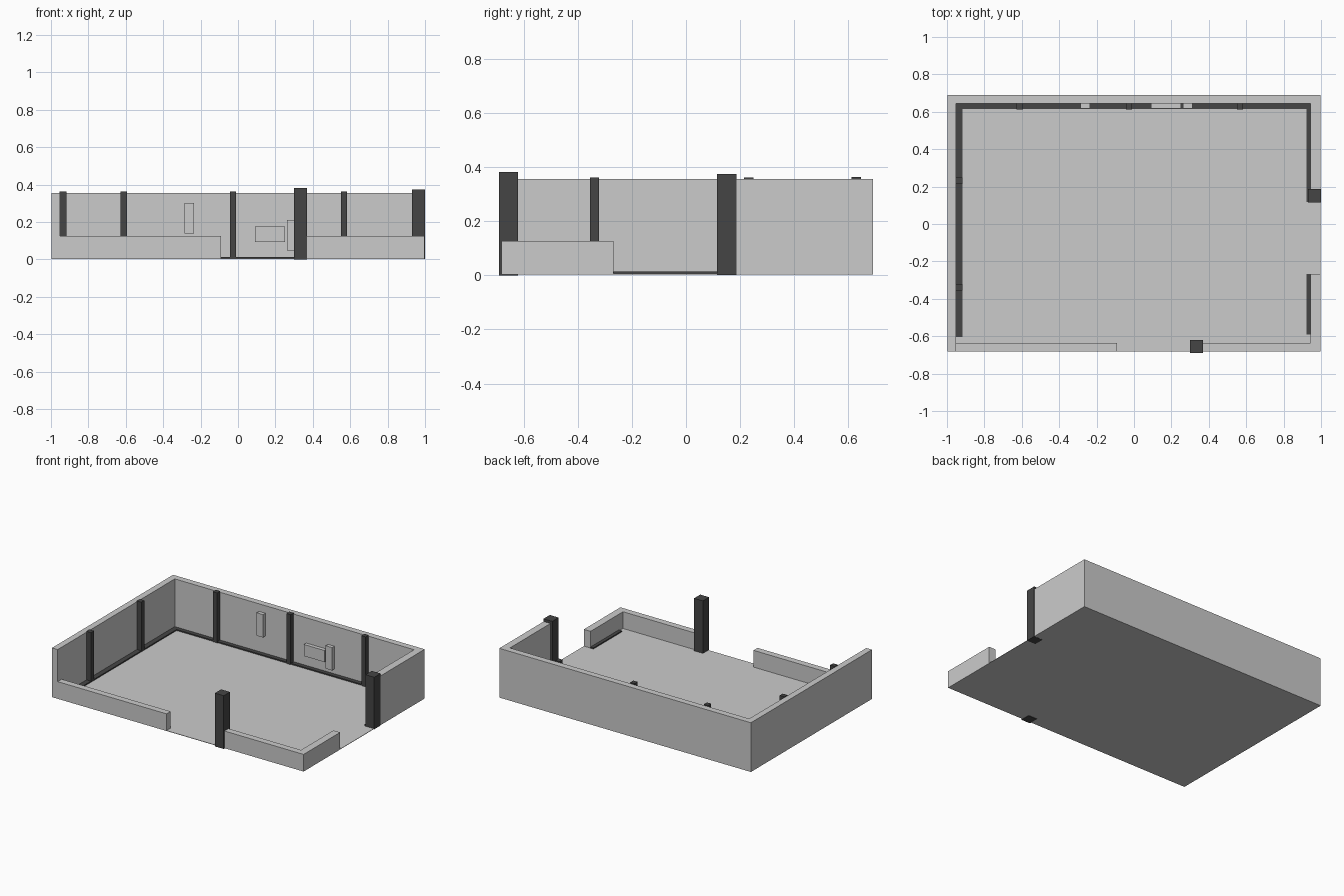
import bpy, bmesh

if "Cube" in bpy.data.objects:
    bpy.data.objects.remove(bpy.data.objects["Cube"])

dark = bpy.data.materials.new("dark_trim")
dark.diffuse_color = (0.06, 0.06, 0.06, 1)
dark.use_nodes = True
dark.node_tree.nodes["Principled BSDF"].inputs["Base Color"].default_value = dark.diffuse_color


def box(name, x, y, z, mat=None):
    """Box spanning the given (min, max) ranges."""
    bpy.ops.mesh.primitive_cube_add(size=1, location=[sum(r) / 2 for r in (x, y, z)])
    ob = bpy.context.object
    ob.name = name
    ob.scale = [r[1] - r[0] for r in (x, y, z)]
    bpy.ops.object.transform_apply(location=False, rotation=False, scale=True)
    if mat:
        ob.data.materials.append(mat)
    return ob


def wall(name, outline, height):
    """Extrude a closed plan outline from floor level up to height."""
    bm = bmesh.new()
    face = bm.faces.new([bm.verts.new((x, y, 0.004)) for x, y in outline])
    top = bmesh.ops.extrude_face_region(bm, geom=[face])["geom"]
    verts = [v for v in top if isinstance(v, bmesh.types.BMVert)]
    bmesh.ops.translate(bm, verts=verts, vec=(0, 0, height - 0.004))
    bmesh.ops.recalc_face_normals(bm, faces=bm.faces)
    me = bpy.data.meshes.new(name)
    bm.to_mesh(me)
    bm.free()
    bpy.context.collection.objects.link(bpy.data.objects.new(name, me))


# Floor
box("floor", (-0.998, 0.998), (-0.682, 0.69), (0.003, 0.006))

# Tall wall around left, back and right; low walls at the front
wall("tall_wall", [(-0.998, -0.682), (-0.998, 0.69), (0.998, 0.69), (0.998, 0.125),
                   (0.945, 0.125), (0.945, 0.645), (-0.953, 0.645), (-0.953, -0.682)], 0.356)
wall("low_wall_left", [(-0.953, -0.682), (-0.09, -0.682), (-0.09, -0.636), (-0.953, -0.636)], 0.126)
wall("low_wall_corner", [(0.34, -0.682), (0.998, -0.682), (0.998, -0.268),
                         (0.945, -0.268), (0.945, -0.636), (0.34, -0.636)], 0.126)

# Skirting boards
for name, x, y in (("left", (-0.955, -0.918), (-0.605, 0.646)),
                   ("back", (-0.918, 0.946), (0.615, 0.646)),
                   ("right", (0.921, 0.946), (0.118, 0.615)),
                   ("right_front", (0.921, 0.946), (-0.59, -0.266))):
    box("skirting_" + name, x, y, (0.004, 0.014), dark)

# Free-standing columns
box("front_column", (0.30, 0.37), (-0.69, -0.62), (0, 0.382), dark)
box("right_column", (0.93, 1.0), (0.115, 0.187), (0.002, 0.375), dark)

# Pilasters on the back and left walls
for x in (-0.611, -0.027, 0.567):
    box("back_pilaster", (x - 0.017, x + 0.017), (0.611, 0.646), (0.004, 0.364), dark)
for y in (0.232, -0.338):
    box("left_pilaster", (-0.955, -0.918), (y - 0.017, y + 0.017), (0.004, 0.362), dark)

# Wall boxes on the back wall
for x, z in (((-0.285, -0.235), (0.138, 0.302)),
             ((0.09, 0.252), (0.092, 0.175)),
             ((0.263, 0.313), (0.048, 0.212))):
    box("wall_box", x, (0.618, 0.646), z)
